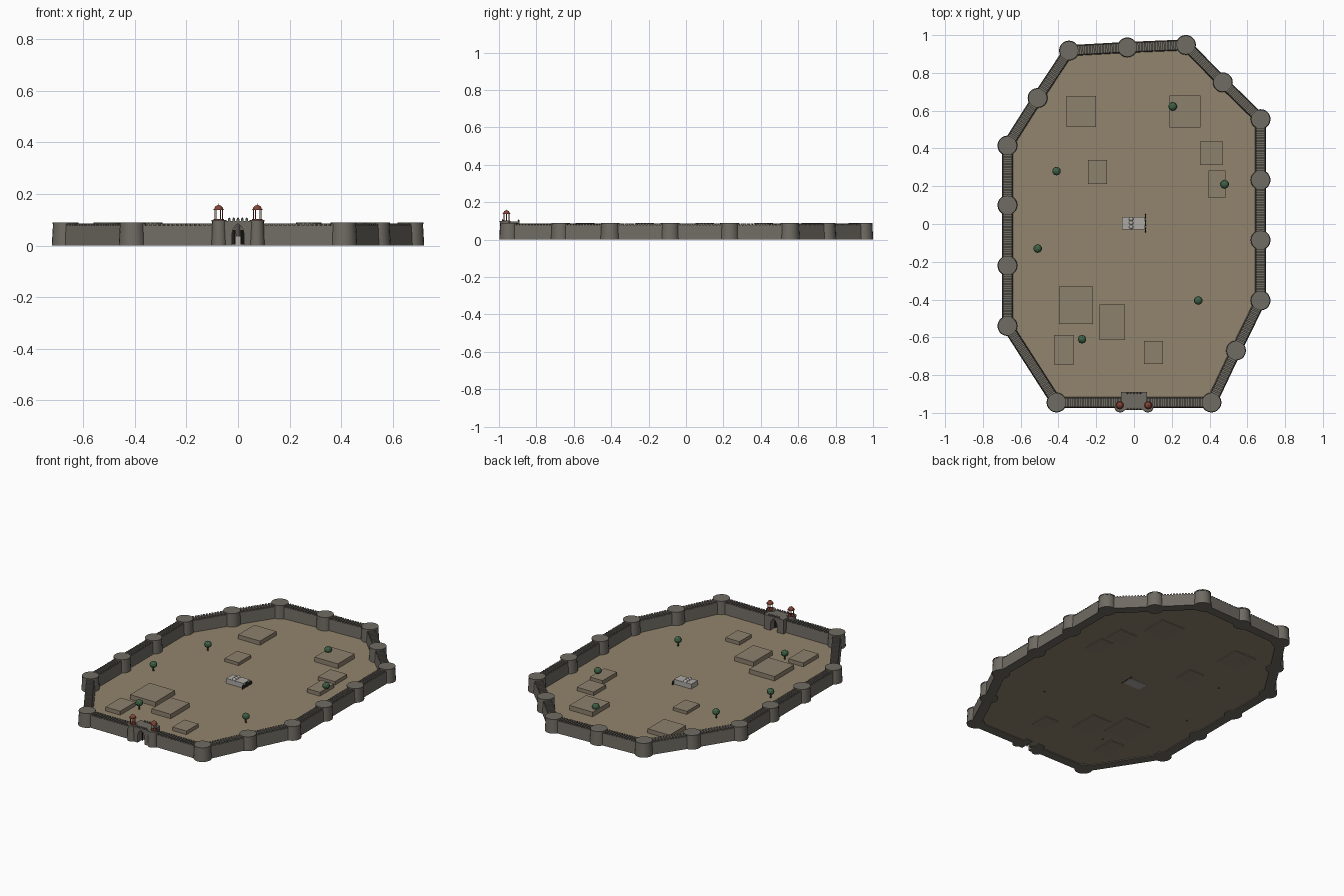
import bpy, bmesh, math
from mathutils import Vector, Matrix

if "Cube" in bpy.data.objects:
    bpy.data.objects.remove(bpy.data.objects["Cube"])


def mat(name, r, g, b):
    m = bpy.data.materials.new(name)
    m.diffuse_color = (r, g, b, 1)
    m.use_nodes = True
    m.node_tree.nodes["Principled BSDF"].inputs["Base Color"].default_value = m.diffuse_color
    return m


STONE = mat("stone", 0.16, 0.147, 0.125)
SAND = mat("sand", 0.29, 0.235, 0.155)
RUIN = mat("ruin", 0.27, 0.22, 0.155)
PALE = mat("pale_stone", 0.42, 0.40, 0.37)
RED = mat("red_dome", 0.24, 0.06, 0.04)
DARK = mat("dark", 0.025, 0.022, 0.02)
GREEN = mat("leaves", 0.05, 0.12, 0.06)
BARK = mat("bark", 0.07, 0.045, 0.03)


def finish(name, bm, material, smooth=False):
    bmesh.ops.recalc_face_normals(bm, faces=bm.faces)
    me = bpy.data.meshes.new(name)
    bm.to_mesh(me)
    bm.free()
    ob = bpy.data.objects.new(name, me)
    bpy.context.collection.objects.link(ob)
    me.materials.append(material)
    if smooth:
        bpy.context.view_layer.objects.active = ob
        ob.select_set(True)
        bpy.ops.object.shade_smooth_by_angle(angle=math.radians(35))
        ob.select_set(False)
    return ob


def cone(bm, x, y, z0, z1, r0, r1, n=20):
    bmesh.ops.create_cone(bm, cap_ends=True, segments=n, radius1=r0, radius2=r1, depth=z1 - z0,
                          matrix=Matrix.Translation((x, y, (z0 + z1) / 2)))


def box(bm, x, y, z0, z1, sx, sy, angle=0):
    m = (Matrix.Translation((x, y, (z0 + z1) / 2)) @ Matrix.Rotation(angle, 4, 'Z')
         @ Matrix.Diagonal((sx, sy, z1 - z0, 1)))
    bmesh.ops.create_cube(bm, size=1, matrix=m)


def dome(bm, x, y, z, r, h, n=12):
    # half ball with a flat underside
    d = bmesh.ops.create_uvsphere(bm, u_segments=n, v_segments=8, radius=1,
                                  matrix=Matrix.Translation((x, y, z)) @ Matrix.Diagonal((r, r, h, 1)))
    for v in d["verts"]:
        v.co.z = max(v.co.z, z)
    bmesh.ops.remove_doubles(bm, verts=d["verts"], dist=1e-5)


def extrude_profile(bm, pts, place, offset):
    f = bm.faces.new([bm.verts.new(place(a, b)) for a, b in pts])
    g = bmesh.ops.extrude_face_region(bm, geom=[f])
    for v in g["geom"]:
        if isinstance(v, bmesh.types.BMVert):
            v.co += Vector(offset)


def arch(w, spring, top):
    # pointed arch outline, from left foot to right foot
    left = [(-w, 0), (-w, spring), (-w * .8, spring + (top - spring) * .45),
            (-w * .45, spring + (top - spring) * .78)]
    return left + [(0, top)] + [(-a, b) for a, b in reversed(left)]


# plan of the wall, starting right of the gate, counter-clockwise
plan = [(.41, -.945), (.54, -.67), (.67, -.405), (.67, -.085), (.67, .233), (.67, .555),
        (.47, .75), (.275, .948), (-.035, .935), (-.344, .918), (-.51, .667), (-.67, .415),
        (-.67, .10), (-.67, -.22), (-.67, -.54), (-.41, -.945)]

# ground sheet
bm = bmesh.new()
bm.faces.new([bm.verts.new((x, y, .005)) for x, y in plan])
finish("ground", bm, SAND)

# battered curtain walls with merlons
walls, merlons = bmesh.new(), bmesh.new()
runs = list(zip(plan[:-1], plan[1:])) + [(plan[-1], (-.06, -.945)), ((.06, -.945), plan[0])]
for p, q in runs:
    a, b = Vector((*p, 0)), Vector((*q, 0))
    d = (b - a).normalized()
    side = Vector((d.y, -d.x, 0))
    prof = [(-.029, 0), (.029, 0), (.024, .077), (-.024, .077)]
    extrude_profile(walls, prof, lambda s, z: a + side * s + Vector((0, 0, z)), b - a)
    n = int((b - a).length / .017)
    for i in range(n):
        c = a.lerp(b, (i + .5) / n)
        box(merlons, c.x, c.y, .076, .085, .010, .046, math.atan2(d.y, d.x))
finish("curtain_wall", walls, STONE)
finish("merlons", merlons, STONE)

# round towers with a slim cap
bm = bmesh.new()
for x, y in plan:
    cone(bm, x, y, 0, .084, .053, .048)
    cone(bm, x, y, .084, .09, .050, .050)
finish("wall_towers", bm, STONE, True)

# gatehouse with a pointed passage
bm = bmesh.new()
outline = [(-.07, 0)] + arch(.024, .045, .085) + [(.07, 0), (.07, .096), (-.07, .096)]
extrude_profile(bm, outline, lambda a, b: Vector((a, -.985, b)), (0, .095, 0))
finish("gatehouse", bm, STONE)

bm = bmesh.new()
for s in (-1, 1):
    cone(bm, s * .073, -.967, 0, .094, .031, .027, 16)
    cone(bm, s * .073, -.967, .094, .099, .029, .029, 16)
finish("gate_towers", bm, STONE, True)

bm = bmesh.new()
for y in (-.98, -.895):
    for i in range(-2, 3):
        box(bm, i * .017, y, .095, .102, .010, .008)
        cone(bm, i * .017, y, .102, .109, .006, .0005, 4)
finish("gate_merlons", bm, STONE)

# door leaves standing half open
bm = bmesh.new()
for s in (-1, 1):
    box(bm, s * .017, -.945, .003, .06, .004, .028, s * -.45)
finish("gate_doors", bm, DARK)

# domed kiosks over the gate towers
posts, domes = bmesh.new(), bmesh.new()
for s in (-1, 1):
    x, y = s * .075, -.96
    cone(posts, x, y, .098, .103, .020, .020, 8)
    for k in range(6):
        t = k * math.pi / 3
        cone(posts, x + .015 * math.cos(t), y + .015 * math.sin(t), .102, .138, .0022, .0022, 6)
    cone(domes, x, y, .137, .141, .022, .019, 12)
    dome(domes, x, y, .141, .017, .016)
    cone(domes, x, y, .155, .163, .002, .0004, 6)
finish("kiosk_posts", posts, RED)
finish("kiosk_domes", domes, RED, True)

# low building platforms: x, y, width, depth, height
bm = bmesh.new()
for x, y, w, d, h in [(-.28, .595, .155, .165, .032), (.27, .595, .165, .17, .035),
                      (.41, .375, .12, .125, .028), (.44, .21, .09, .145, .03),
                      (-.193, .275, .10, .127, .025), (-.307, -.43, .18, .197, .034),
                      (-.115, -.52, .135, .19, .034), (-.37, -.665, .105, .155, .03),
                      (.103, -.68, .10, .123, .028)]:
    box(bm, x, y, .001, h, w, d)
finish("building_platforms", bm, RUIN)

# central prayer hall with three domes and an arched facade
bm = bmesh.new()
box(bm, -.003, .005, .001, .036, .122, .066)
finish("hall", bm, PALE)
bm = bmesh.new()
for y in (-.016, .005, .026):
    dome(bm, -.015, y, .036, .012, .013)
finish("hall_domes", bm, PALE, True)
bm = bmesh.new()
for i, (w, top) in enumerate([(.013, .026), (.016, .032), (.013, .026)]):
    yc = .005 + (i - 1) * .036
    extrude_profile(bm, arch(w, top * .55, top),
                    lambda a, b: Vector((.058, yc + a, b + .003)), (.005, 0, 0))
finish("hall_arches", bm, DARK)

# trees
trunks, crowns = bmesh.new(), bmesh.new()
for x, y in [(.205, .622), (-.41, .28), (.48, .21), (-.51, -.13), (.34, -.405), (-.275, -.61)]:
    cone(trunks, x, y, .001, .035, .005, .004, 6)
    bmesh.ops.create_icosphere(crowns, subdivisions=2, radius=.023,
                               matrix=Matrix.Translation((x, y, .045)) @ Matrix.Diagonal((1, 1, .9, 1)))
finish("tree_trunks", trunks, BARK)
finish("tree_crowns", crowns, GREEN)
